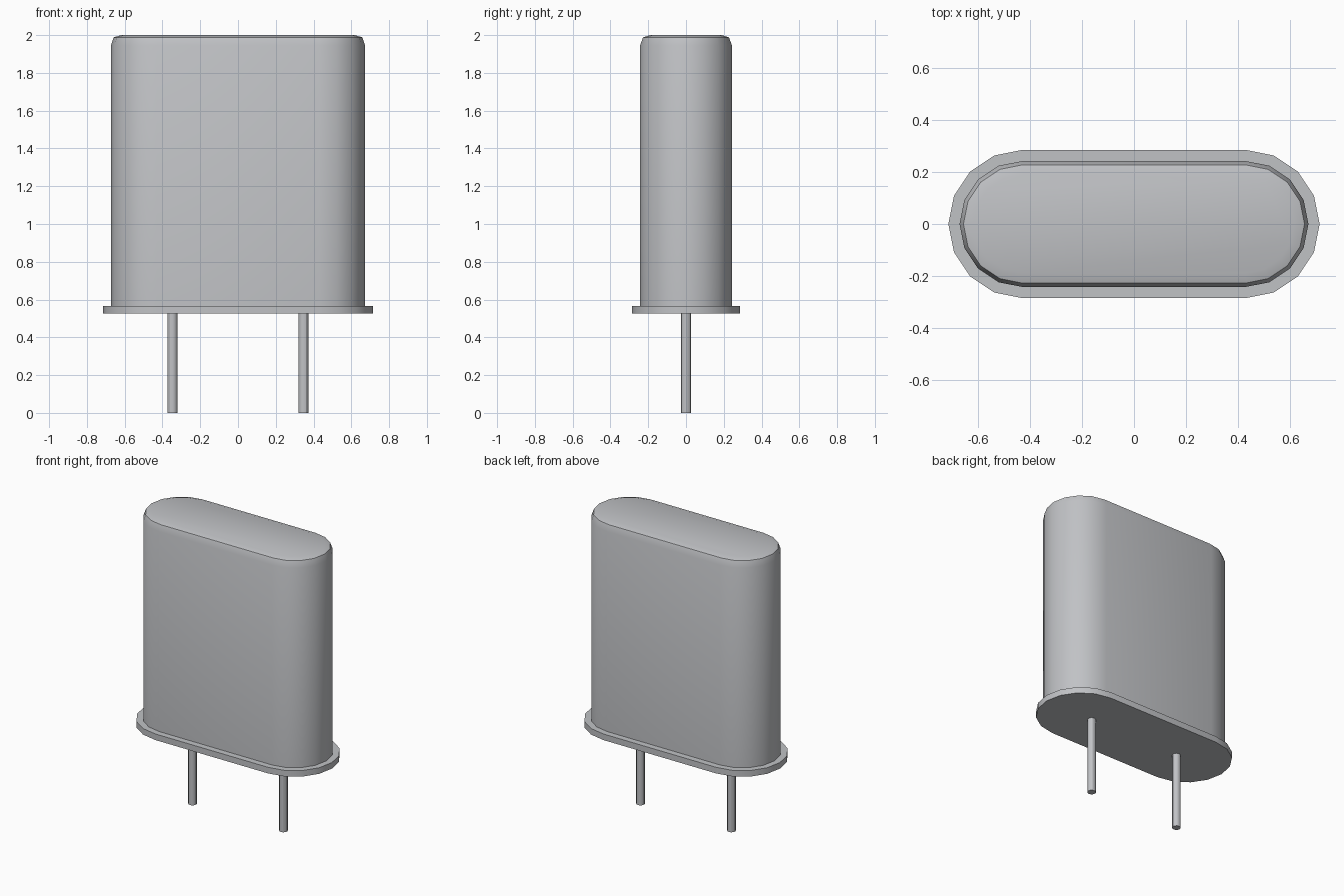
import bpy
import bmesh
import math

cube = bpy.data.objects.get("Cube")
if cube:
    bpy.data.objects.remove(cube, do_unlink=True)

metal = bpy.data.materials.new("brushed grey metal")
metal.use_nodes = True
colour = (0.53, 0.54, 0.56, 1.0)
metal.diffuse_color = colour
metal.node_tree.nodes["Principled BSDF"].inputs["Base Color"].default_value = colour


def lofted(name, half_straight, levels, segments, centre_x=0.0):
    """Stack rounded outlines, each given as (radius, z), and cap both ends."""
    bm = bmesh.new()
    rings = []
    for radius, z in levels:
        ring = []
        for side in (1, -1):
            # each end is a half circle; a round part has no straight run
            for i in range(segments + (1 if half_straight else 0)):
                a = math.pi * i / segments - side * math.pi / 2
                ring.append(bm.verts.new((centre_x + side * half_straight + radius * math.cos(a),
                                          radius * math.sin(a), z)))
        rings.append(ring)
    for low, high in zip(rings, rings[1:]):
        for i in range(len(low)):
            j = (i + 1) % len(low)
            bm.faces.new((low[i], low[j], high[j], high[i]))
    bm.faces.new(rings[0][::-1])
    bm.faces.new(rings[-1])
    mesh = bpy.data.meshes.new(name)
    bm.to_mesh(mesh)
    bm.free()
    mesh.materials.append(metal)
    obj = bpy.data.objects.new(name, mesh)
    bpy.context.collection.objects.link(obj)
    bpy.ops.object.select_all(action='DESELECT')
    obj.select_set(True)
    bpy.context.view_layer.objects.active = obj
    bpy.ops.object.shade_smooth_by_angle(angle=math.radians(30))
    return obj


# Base flange
lofted("base_flange", 0.43, [(0.286, 0.525), (0.286, 0.567)], 8)

# Can with a softened top rim
lofted("can_body", 0.43, [(0.243, 0.56), (0.243, 1.945), (0.228, 1.988), (0.19, 2.0)], 8)

# Two wire leads
for name, x in (("left_lead", 0.347), ("right_lead", -0.347)):
    lofted(name, 0.0, [(0.027, 0.0), (0.027, 0.53)], 6, x)
